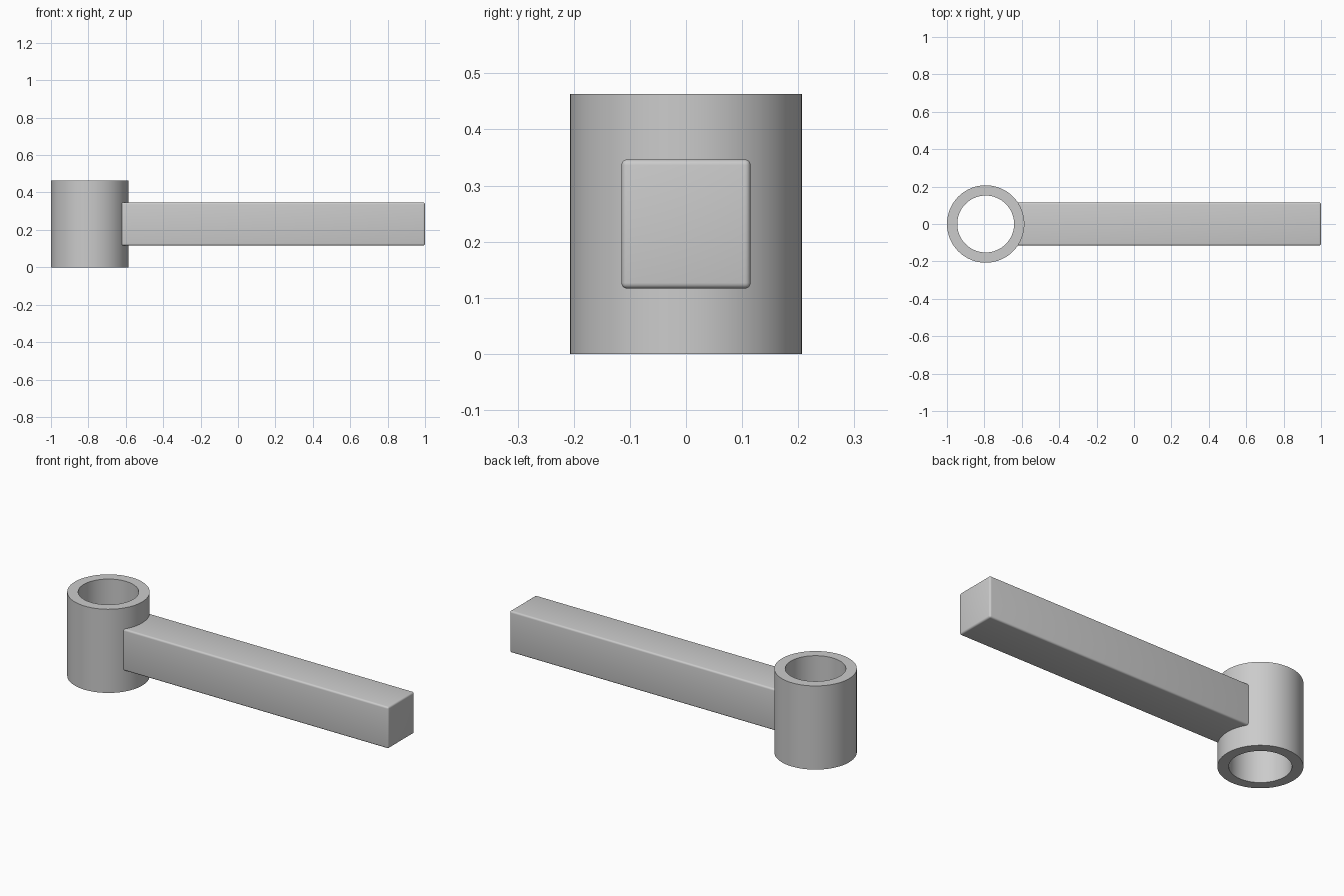
import bpy, bmesh, math

cube = bpy.data.objects.get("Cube")
if cube:
    bpy.data.objects.remove(cube, do_unlink=True)

grey = bpy.data.materials.new("plain grey")
grey.use_nodes = True
grey.diffuse_color = (0.6, 0.6, 0.6, 1)
grey.node_tree.nodes["Principled BSDF"].inputs["Base Color"].default_value = (0.6, 0.6, 0.6, 1)

TUBE_X, OUTER, INNER, HEIGHT = -0.793, 0.207, 0.152, 0.463
BAR_WIDTH, BAR_END = 0.23, 1.0
SEGMENTS = 64


def finish(bm, name, location):
    """Turn a bmesh into a shaded, coloured object."""
    bmesh.ops.recalc_face_normals(bm, faces=bm.faces)
    mesh = bpy.data.meshes.new(name)
    bm.to_mesh(mesh)
    bm.free()
    mesh.materials.append(grey)
    obj = bpy.data.objects.new(name, mesh)
    obj.location = location
    bpy.context.collection.objects.link(obj)
    bpy.ops.object.select_all(action='DESELECT')
    obj.select_set(True)
    bpy.context.view_layer.objects.active = obj
    bpy.ops.object.shade_smooth_by_angle(angle=math.radians(35))
    return obj


# Upright hollow sleeve: a wall section spun around z
bm = bmesh.new()
section = [(INNER, 0), (OUTER, 0), (OUTER, HEIGHT), (INNER, HEIGHT)]
verts = [bm.verts.new((r, 0, z)) for r, z in section]
edges = [bm.edges.new((verts[i], verts[(i + 1) % 4])) for i in range(4)]
bmesh.ops.spin(bm, geom=verts + edges, cent=(0, 0, 0), axis=(0, 0, 1),
               angle=math.tau, steps=SEGMENTS, use_merge=True)
bmesh.ops.remove_doubles(bm, verts=bm.verts, dist=0.0001)
finish(bm, "sleeve", (TUBE_X, 0, 0))

# Square arm with softened edges, its root buried in the sleeve wall
root = TUBE_X + INNER + 0.006
bm = bmesh.new()
bmesh.ops.create_cube(bm, size=1)
bmesh.ops.scale(bm, vec=(BAR_END - root, BAR_WIDTH, BAR_WIDTH), verts=bm.verts)
bmesh.ops.bevel(bm, geom=bm.edges[:], offset=0.01, segments=4, profile=0.5, affect='EDGES')
finish(bm, "arm", ((root + BAR_END) / 2, 0, HEIGHT / 2))
